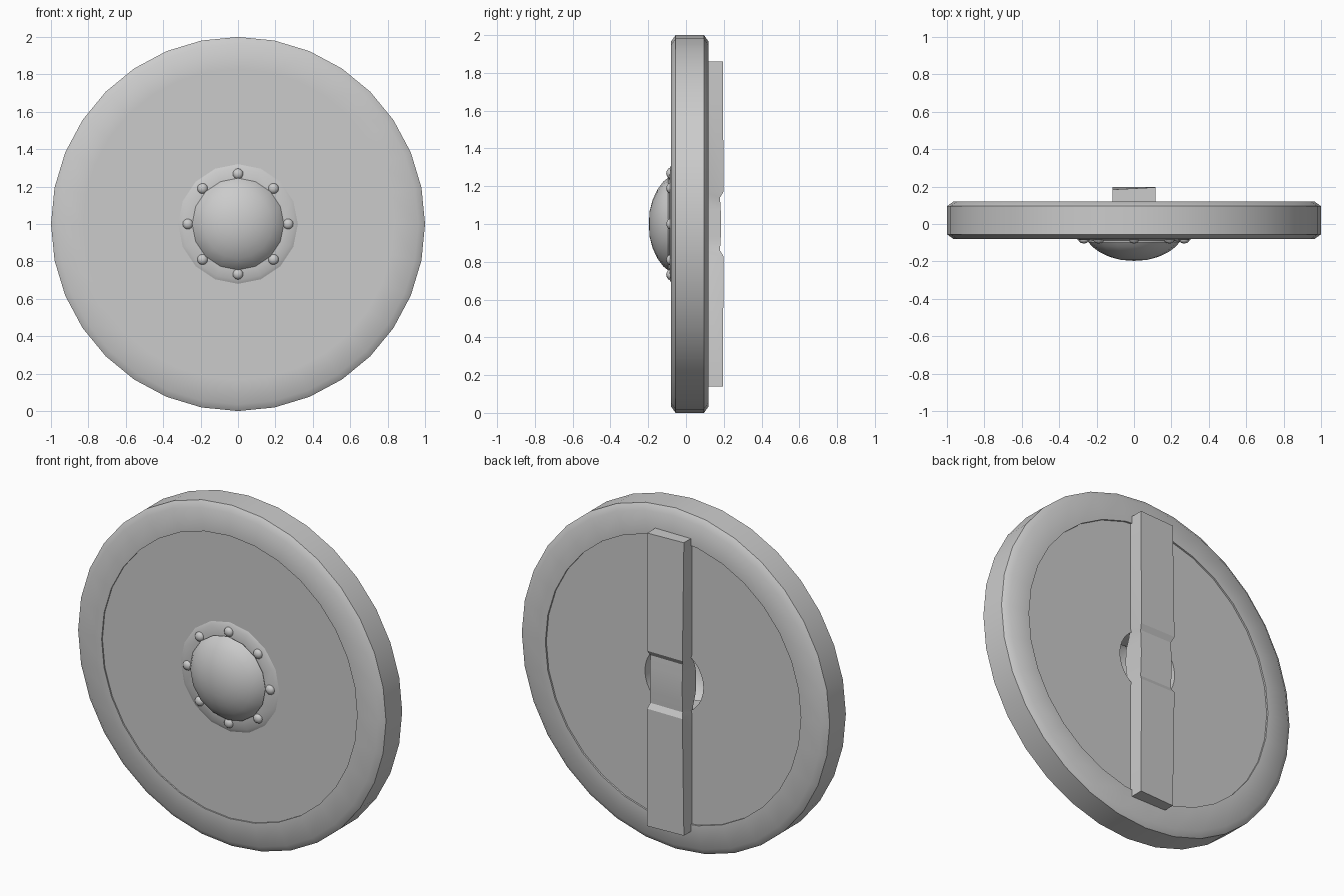
import bpy, bmesh, math
from mathutils import Vector

cube = bpy.data.objects.get("Cube")
if cube:
    bpy.data.objects.remove(cube, do_unlink=True)

mat = bpy.data.materials.new("plain grey")
mat.use_nodes = True
GREY = (0.6, 0.6, 0.6, 1)
mat.diffuse_color = GREY
mat.node_tree.nodes["Principled BSDF"].inputs["Base Color"].default_value = GREY

CENTRE = Vector((0, 0, 1))


def finish(name, bm, angle=40):
    bmesh.ops.recalc_face_normals(bm, faces=bm.faces)
    mesh = bpy.data.meshes.new(name)
    bm.to_mesh(mesh)
    bm.free()
    mesh.materials.append(mat)
    ob = bpy.data.objects.new(name, mesh)
    bpy.context.collection.objects.link(ob)
    bpy.ops.object.select_all(action='DESELECT')
    ob.select_set(True)
    bpy.context.view_layer.objects.active = ob
    bpy.ops.object.shade_smooth_by_angle(angle=math.radians(angle))
    return ob


def lathe(name, profile, sides, closed=True, angle=40):
    """Spin (radius, y) points about the horizontal axis through the centre."""
    bm = bmesh.new()
    verts = [bm.verts.new(CENTRE + Vector((0, y, r))) for r, y in profile]
    pairs = list(zip(verts, verts[1:] + verts[:1]))
    edges = [bm.edges.new(p) for p in (pairs if closed else pairs[:-1])]
    bmesh.ops.spin(bm, geom=verts + edges, cent=CENTRE, axis=(0, 1, 0),
                   angle=math.tau, steps=sides)
    bmesh.ops.remove_doubles(bm, verts=bm.verts, dist=0.0005)
    return finish(name, bm, angle)


# Rim with softened outer edges
lathe("rim", [(0.83, -0.08), (0.965, -0.08), (1.0, -0.055), (1.0, 0.095),
              (0.965, 0.12), (0.83, 0.12)], 32, angle=50)

# Board, slightly recessed, with a hand hole behind the boss
lathe("board", [(0.19, -0.072), (0.84, -0.072), (0.84, 0.11), (0.19, 0.11)], 32)

# Boss: thin flange and hollow dome
lathe("boss_flange", [(0.2, -0.065), (0.32, -0.074), (0.30, -0.084),
                      (0.235, -0.088), (0.2, -0.085)], 16)
lathe("boss_dome", [(0.235, -0.08), (0.245, -0.095), (0.225, -0.12),
                    (0.185, -0.15), (0.13, -0.176), (0.07, -0.192), (0, -0.197),
                    (0, -0.177), (0.12, -0.158), (0.2, -0.11), (0.21, -0.08)],
      16, angle=60)

# Rivets around the flange
for i in range(8):
    a = i * math.tau / 8
    bm = bmesh.new()
    bmesh.ops.create_icosphere(bm, subdivisions=2, radius=0.029)
    bmesh.ops.scale(bm, vec=(1, 0.75, 1), verts=bm.verts)
    pos = Vector((0.268 * math.cos(a), -0.083, 0.268 * math.sin(a)))
    bmesh.ops.translate(bm, vec=CENTRE + pos, verts=bm.verts)
    finish("rivet_%d" % (i + 1), bm, 60)

# Handle: long plank, thinned and bowed inward at the grip
bm = bmesh.new()
stations = [(0.86, 0.1, 0.196), (0.17, 0.1, 0.198), (0.14, 0.085, 0.18),
            (0.07, 0.06, 0.184), (0, 0.055, 0.186)]
stations += [(-h, inner, outer) for h, inner, outer in reversed(stations[:-1])]
rings = []
for h, inner, outer in stations:
    half = 0.105 if abs(h) < 0.15 else 0.115
    tilt = 0.012 if abs(h) > 0.5 else 0
    corners = [(-half, inner), (half, inner), (half, outer), (-half, outer - tilt)]
    rings.append([bm.verts.new(CENTRE + Vector((x, y, h))) for x, y in corners])
for a, b in zip(rings, rings[1:]):
    for i in range(4):
        j = (i + 1) % 4
        bm.faces.new((a[i], a[j], b[j], b[i]))
bm.faces.new(rings[0])
bm.faces.new(rings[-1])
finish("handle", bm, 25)
